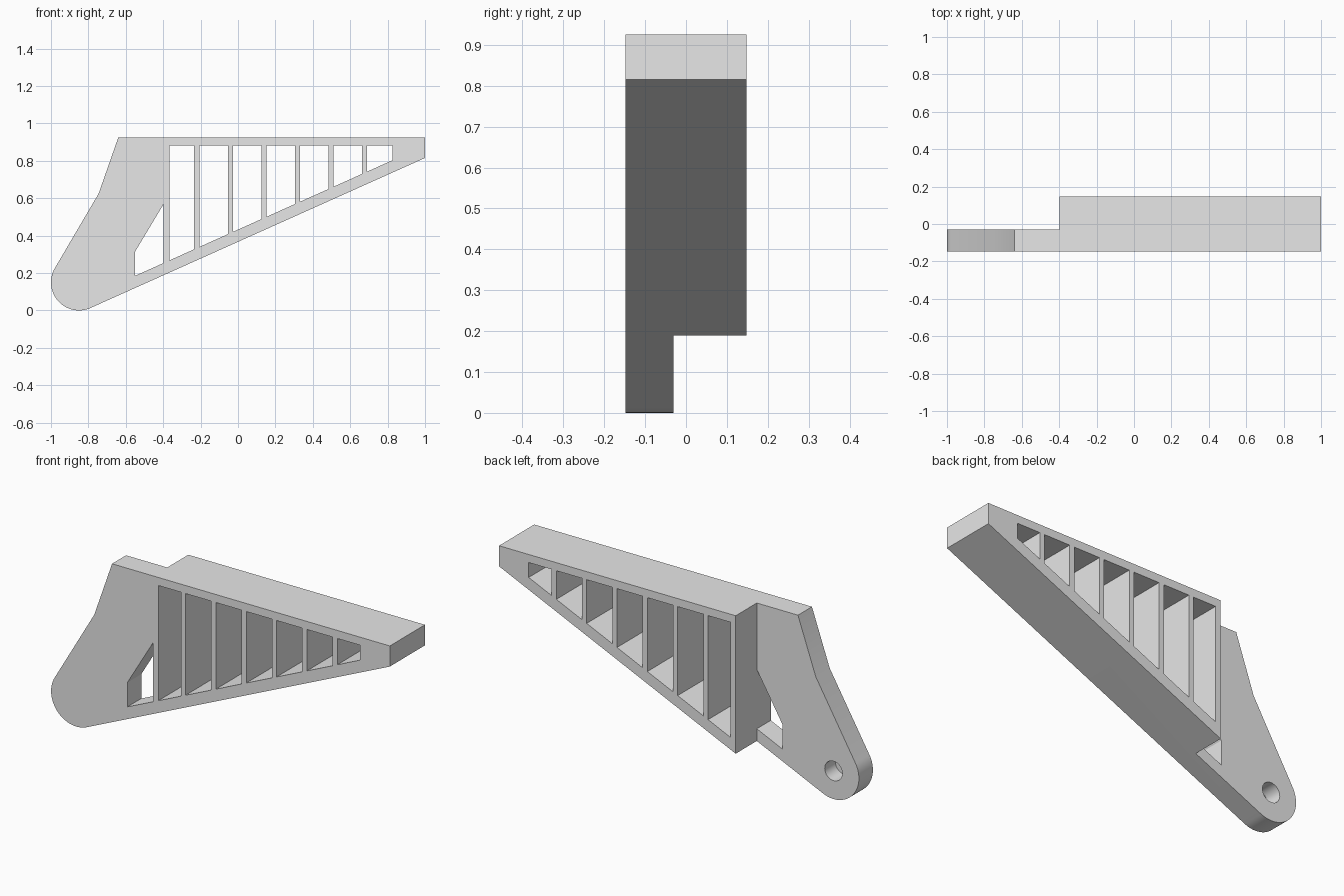
import bpy, bmesh, math
from mathutils import Vector

cube = bpy.data.objects.get("Cube")
if cube:
    bpy.data.objects.remove(cube, do_unlink=True)

FRONT, BACK = -0.148, 0.148      # full depth
ARM_BACK = -0.03                 # rear face of the thin arm
STEP_X = -0.397                  # where the arm meets the deep shelf
TOP, TIP_Z, SLOPE = 0.925, 0.815, 0.449
RIM, WALL = 0.066, 0.028         # lower rim height, rib thickness
PIVOT, PIVOT_R = Vector((-0.85, 0.15)), 0.15


def lower(x):
    """Height of the sloping underside at x."""
    return TIP_Z - (1 - x) * SLOPE


def circle_points(radius, start, end, count):
    return [PIVOT + radius * Vector((math.cos(a), math.sin(a)))
            for a in (start + (end - start) * i / count for i in range(count + 1))]


def prism(name, points, y0, y1):
    """Extrude an x-z profile from y0 to y1."""
    bm = bmesh.new()
    face = bm.faces.new([bm.verts.new((p[0], y0, p[1])) for p in points])
    out = bmesh.ops.extrude_face_region(bm, geom=[face])["geom"]
    moved = [v for v in out if isinstance(v, bmesh.types.BMVert)]
    bmesh.ops.translate(bm, verts=moved, vec=(0, y1 - y0, 0))
    bmesh.ops.recalc_face_normals(bm, faces=bm.faces)
    mesh = bpy.data.meshes.new(name)
    bm.to_mesh(mesh)
    bm.free()
    obj = bpy.data.objects.new(name, mesh)
    bpy.context.collection.objects.link(obj)
    return obj


def cut(target, points, y0, y1):
    """Subtract a prism from the target and discard it."""
    cutter = prism("cutter", points, y0, y1)
    cutter.hide_render = True
    mod = target.modifiers.new("cut", 'BOOLEAN')
    mod.operation, mod.solver, mod.object = 'DIFFERENCE', 'EXACT', cutter
    bpy.context.view_layer.objects.active = target
    bpy.ops.object.modifier_apply(modifier=mod.name)
    bpy.data.objects.remove(cutter, do_unlink=True)


# Outer outline: rounded pivot end, sloping underside, flat top, bent arm edge
arc = circle_points(PIVOT_R, math.radians(149.6), math.radians(294.2), 32)
bracket = prism("shelf_bracket",
                arc + [(1, TIP_Z), (1, TOP), (-0.64, TOP), (-0.745, 0.625)],
                FRONT, BACK)

# Thin the arm behind
cut(bracket, [(-1.2, -0.2), (STEP_X, -0.2), (STEP_X, 1.2), (-1.2, 1.2)], ARM_BACK, 0.3)

# Slanted opening through the arm
cut(bracket, [(-0.55, lower(-0.55) + RIM), (STEP_X, lower(STEP_X) + RIM),
              (STEP_X, 0.57), (-0.55, 0.315)], -0.3, ARM_BACK + 0.01)

# Row of windows between the ribs
ribs = [-0.22 + 0.1792 * i for i in range(6)]
lefts = [-0.367] + [r + WALL / 2 for r in ribs]
rights = [r - WALL / 2 for r in ribs] + [0.825]
for x0, x1 in zip(lefts, rights):
    cut(bracket, [(x0, lower(x0) + RIM), (x1, lower(x1) + RIM), (x1, 0.882), (x0, 0.882)],
        -0.3, 0.3)

# Blind pivot hole in the rear of the arm
cut(bracket, circle_points(0.052, 0, math.tau, 32)[:-1], ARM_BACK - 0.09, 0.1)

# Plain grey finish
grey = bpy.data.materials.new("light_grey")
grey.use_nodes = True
colour = (0.8, 0.8, 0.8, 1)
grey.diffuse_color = colour
grey.node_tree.nodes["Principled BSDF"].inputs["Base Color"].default_value = colour
bracket.data.materials.clear()
bracket.data.materials.append(grey)

bpy.ops.object.select_all(action='DESELECT')
bracket.select_set(True)
bpy.context.view_layer.objects.active = bracket
bpy.ops.object.shade_smooth_by_angle(angle=math.radians(30))
